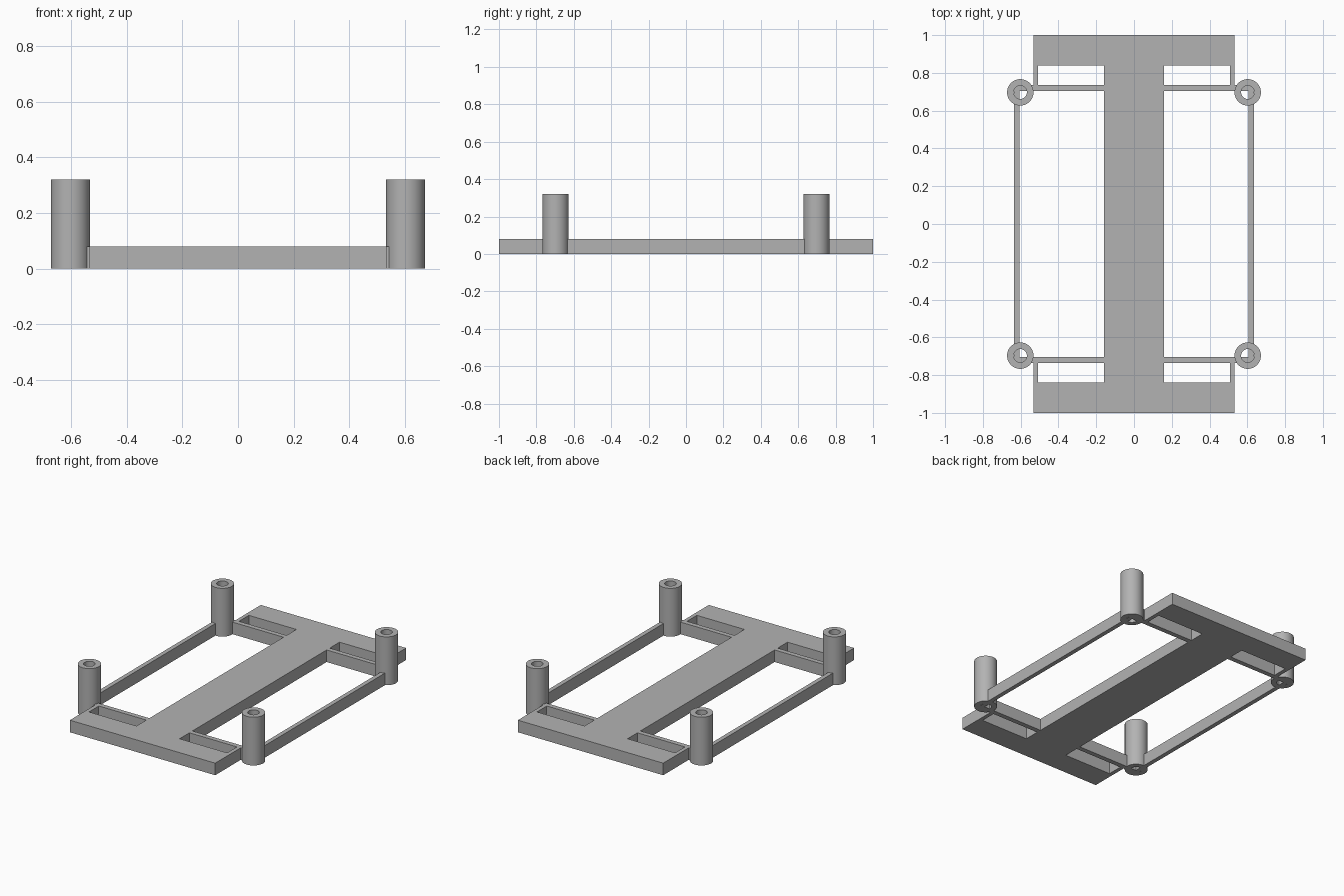
import bpy, bmesh, math

if "Cube" in bpy.data.objects:
    bpy.data.objects.remove(bpy.data.objects["Cube"], do_unlink=True)

# Single material
grey = bpy.data.materials.new("plain_grey")
grey.use_nodes = True
colour = (0.45, 0.45, 0.45, 1)
grey.diffuse_color = colour
grey.node_tree.nodes["Principled BSDF"].inputs["Base Color"].default_value = colour

# Plan dimensions, measured from the centre
SPINE, WINDOW, PLATE, RAIL_IN, RAIL_OUT = 0.158, 0.507, 0.533, 0.605, 0.634
BRACE_IN, BRACE_OUT, BAR, END = 0.703, 0.735, 0.838, 1.0
FRAME_H, POST_H = 0.08, 0.32
POST_X, POST_Y, POST_R, HOLE_R = 0.602, 0.697, 0.07, 0.035


def finish(bm, name):
    bmesh.ops.recalc_face_normals(bm, faces=bm.faces)
    mesh = bpy.data.meshes.new(name)
    bm.to_mesh(mesh)
    bm.free()
    mesh.materials.append(grey)
    obj = bpy.data.objects.new(name, mesh)
    bpy.context.collection.objects.link(obj)
    return obj


def mirrored(values):
    return [-v for v in reversed(values)] + values


def is_solid(x, y):
    x, y = abs(x), abs(y)
    spine = x < SPINE
    end_bar = y > BAR and x < PLATE
    brace = BRACE_IN < y < BRACE_OUT
    window_wall = WINDOW < x < PLATE and y > BRACE_OUT
    side_rail = x > RAIL_IN and y < BRACE_OUT
    return spine or end_bar or brace or window_wall or side_rail


# Flat frame: fill the solid cells of the plan, then extrude upwards
bm = bmesh.new()
xs = mirrored([SPINE, WINDOW, PLATE, RAIL_IN, RAIL_OUT])
ys = mirrored([BRACE_IN, BRACE_OUT, BAR, END])
for x0, x1 in zip(xs, xs[1:]):
    for y0, y1 in zip(ys, ys[1:]):
        if is_solid((x0 + x1) / 2, (y0 + y1) / 2):
            corners = [(x0, y0), (x1, y0), (x1, y1), (x0, y1)]
            bm.faces.new([bm.verts.new((x, y, 0)) for x, y in corners])
bmesh.ops.remove_doubles(bm, verts=bm.verts, dist=0.0001)
top = bmesh.ops.extrude_face_region(bm, geom=bm.faces[:], use_keep_orig=True)["geom"]
bmesh.ops.translate(bm, vec=(0, 0, FRAME_H),
                    verts=[g for g in top if isinstance(g, bmesh.types.BMVert)])
finish(bm, "frame")


# Hollow corner posts: a rectangular wall section spun around its axis
def post(name, x, y):
    bm = bmesh.new()
    section = [(HOLE_R, 0), (POST_R, 0), (POST_R, POST_H), (HOLE_R, POST_H)]
    verts = [bm.verts.new((r, 0, z)) for r, z in section]
    edges = [bm.edges.new((verts[i - 1], verts[i])) for i in range(len(verts))]
    bmesh.ops.spin(bm, geom=verts + edges, cent=(0, 0, 0), axis=(0, 0, 1),
                   angle=math.tau, steps=48, use_merge=True)
    bmesh.ops.remove_doubles(bm, verts=bm.verts, dist=0.0001)
    obj = finish(bm, name)
    obj.location = (x, y, 0)
    bpy.ops.object.select_all(action="DESELECT")
    bpy.context.view_layer.objects.active = obj
    obj.select_set(True)
    bpy.ops.object.shade_smooth_by_angle(angle=math.radians(30))


for side, sx in (("left", 1), ("right", -1)):
    for end, sy in (("front", -1), ("back", 1)):
        post(f"{end}_{side}_post", sx * POST_X, sy * POST_Y)
